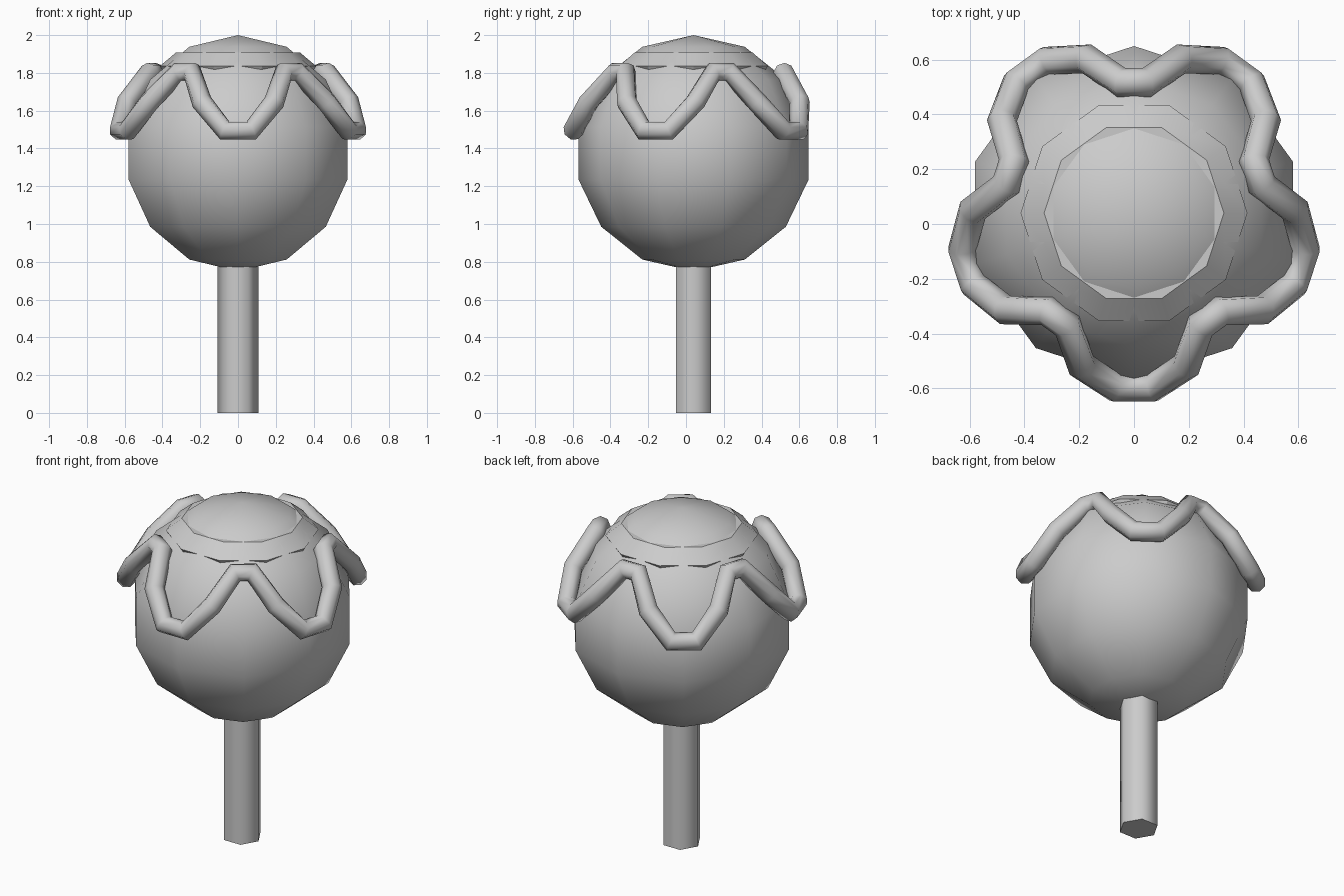
import bpy, bmesh, math
from math import sin, cos, pi, radians

if "Cube" in bpy.data.objects:
    bpy.data.objects.remove(bpy.data.objects["Cube"])

CY = 0.04  # y of the common axis


def finish(ob, angle):
    bpy.ops.object.select_all(action='DESELECT')
    ob.select_set(True)
    bpy.context.view_layer.objects.active = ob
    bpy.ops.object.shade_smooth_by_angle(angle=radians(angle))


def lathe(name, profile, sides, start=0.0, closed=False, angle=70):
    """Turn (radius, z) points about the vertical axis."""
    bm = bmesh.new()
    rings = []
    for r, z in profile:
        if r < 1e-6:
            rings.append([bm.verts.new((0, CY, z))] * sides)
        else:
            rings.append([bm.verts.new((r * cos(start + 2 * pi * i / sides),
                                        CY + r * sin(start + 2 * pi * i / sides), z))
                          for i in range(sides)])
    pairs = list(zip(rings, rings[1:]))
    if closed:
        pairs.append((rings[-1], rings[0]))
    for a, b in pairs:
        for i in range(sides):
            j = (i + 1) % sides
            quad = list(dict.fromkeys([a[i], a[j], b[j], b[i]]))
            bm.faces.new(quad)
    bmesh.ops.recalc_face_normals(bm, faces=bm.faces)
    me = bpy.data.meshes.new(name)
    bm.to_mesh(me)
    bm.free()
    ob = bpy.data.objects.new(name, me)
    bpy.context.collection.objects.link(ob)
    finish(ob, angle)
    return ob


# Ball: ten segments, seven bands
R, CZ = 0.625, 1.375
lathe("ball", [(R * sin(pi * k / 7), CZ - R * cos(pi * k / 7)) for k in range(8)],
      10, radians(18))

# Hexagonal stick
lathe("stick", [(0, 0), (0.108, 0), (0.108, 0.85), (0, 0.85)], 6)

# Ten-sided collar; the ridges of the ball split it into ten panels
lathe("top_collar", [(0.414, 1.836), (0.328, 1.908), (0.25, 1.908),
                     (0.25, 1.80), (0.39, 1.80)], 10, closed=True, angle=30)

# Zigzag tube around the ball: five low tips and five high tips
period = [(-6.3, 0.64, 1.495), (6.3, 0.64, 1.495), (19, 0.588, 1.645),
          (30.5, 0.478, 1.803), (41.5, 0.478, 1.803), (53, 0.588, 1.645)]
points = []
for k in range(5):
    for a, r, z in period:
        t = radians(-90 + 72 * k + a)
        points.append((r * cos(t), CY + r * sin(t), z))

curve = bpy.data.curves.new("zigzag_tube", 'CURVE')
curve.dimensions = '3D'
curve.bevel_depth = 0.055
curve.bevel_resolution = 2
spline = curve.splines.new('POLY')
spline.points.add(len(points) - 1)
for p, co in zip(spline.points, points):
    p.co = (*co, 1)
spline.use_cyclic_u = True
tube = bpy.data.objects.new("zigzag_tube", curve)
bpy.context.collection.objects.link(tube)
bpy.ops.object.select_all(action='DESELECT')
tube.select_set(True)
bpy.context.view_layer.objects.active = tube
bpy.ops.object.convert(target='MESH')
finish(bpy.context.view_layer.objects.active, 70)
